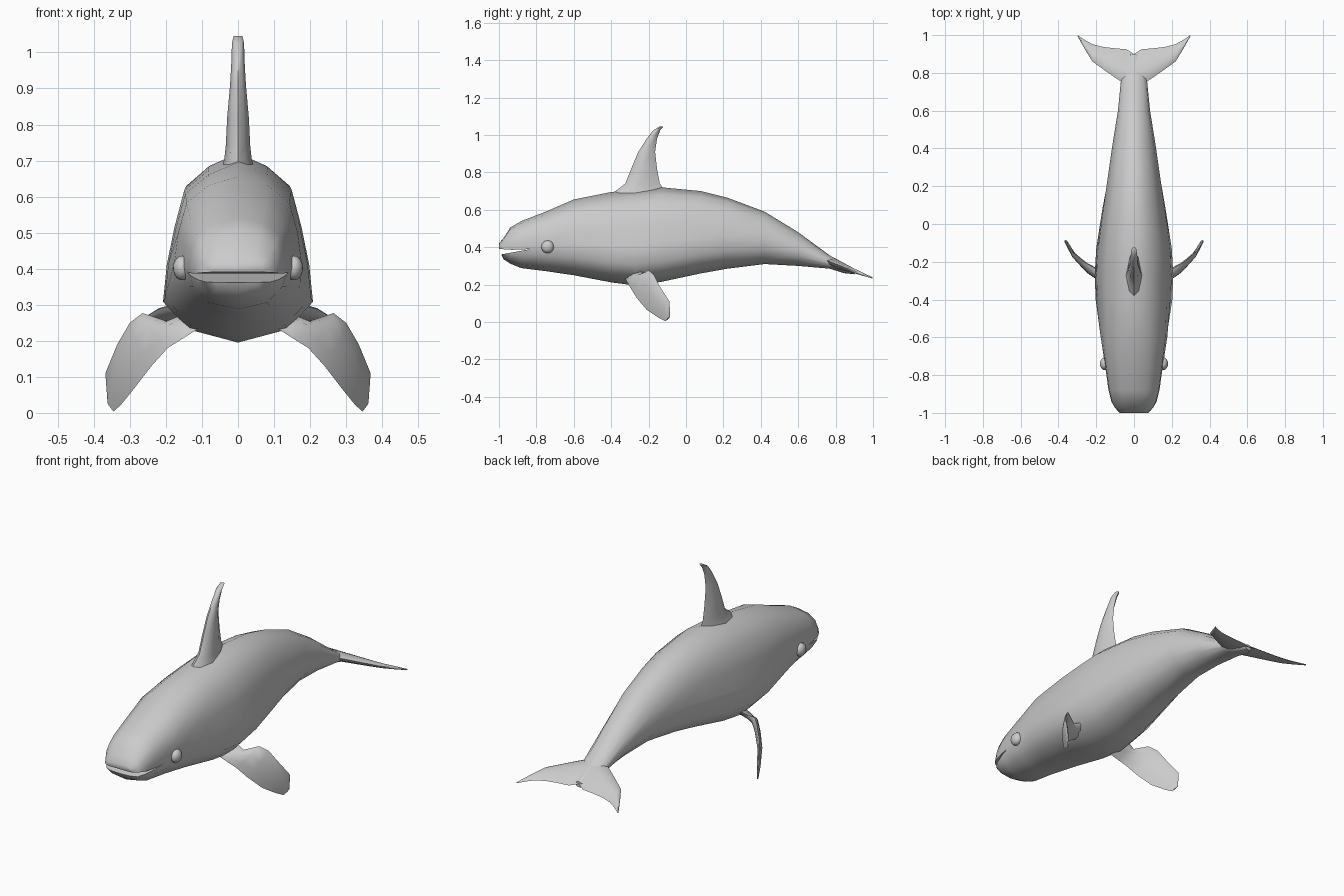
import bpy, bmesh, math
from mathutils import Vector

cube = bpy.data.objects.get("Cube")
if cube:
    bpy.data.objects.remove(cube, do_unlink=True)

skin = bpy.data.materials.new("grey skin")
skin.use_nodes = True
GREY = (0.6, 0.6, 0.6, 1)
skin.diffuse_color = GREY
skin.node_tree.nodes["Principled BSDF"].inputs["Base Color"].default_value = GREY


def finish(bm, name, angle=50):
    bmesh.ops.recalc_face_normals(bm, faces=bm.faces)
    mesh = bpy.data.meshes.new(name)
    bm.to_mesh(mesh)
    bm.free()
    mesh.materials.append(skin)
    obj = bpy.data.objects.new(name, mesh)
    bpy.context.collection.objects.link(obj)
    smooth(obj, angle)
    return obj


def smooth(obj, angle):
    bpy.ops.object.select_all(action='DESELECT')
    obj.select_set(True)
    bpy.context.view_layer.objects.active = obj
    bpy.ops.object.shade_smooth_by_angle(angle=math.radians(angle))


def loft(name, rings, angle=50):
    """Skin a row of closed rings and cap both ends."""
    bm = bmesh.new()
    rows = [[bm.verts.new(p) for p in ring] for ring in rings]
    n = len(rows[0])
    for a, b in zip(rows, rows[1:]):
        for i in range(n):
            j = (i + 1) % n
            bm.faces.new((a[i], a[j], b[j], b[i]))
    bm.faces.new(rows[0])
    bm.faces.new(rows[-1])
    return finish(bm, name, angle)


def lens(front, back, normal, half):
    """Fin cross-section: rounded leading edge, thin trailing edge."""
    a, b, n = Vector(front), Vector(back), Vector(normal).normalized()
    shape = [(0.12, 0.6), (0.4, 1), (0.75, 0.6)]
    upper = [a.lerp(b, t) + n * half * w for t, w in shape]
    lower = [a.lerp(b, t) - n * half * w for t, w in reversed(shape)]
    return [a] + upper + [b] + lower


# Body: half outlines (width, height fraction) blended from head to tail
HEAD = [(0, 0), (.6, .07), (.92, .25), (1, .42), (.97, .62), (.85, .82), (.5, .95), (0, 1)]
TRUNK = [(0, 0), (.65, .07), (1, .22), (.95, .42), (.85, .62), (.72, .82), (.4, .93), (0, 1)]
TAIL = [(0, 0), (.6, .1), (.9, .28), (1, .48), (.92, .68), (.66, .86), (.33, .96), (0, 1)]


def body_ring(y, low, high, width):
    other, t = (HEAD, (-.4 - y) / .35) if y < -.4 else (TAIL, y / .5)
    t = min(max(t, 0), 1)
    half = [(width * (p[0] * (1 - t) + q[0] * t),
             low + (high - low) * (p[1] * (1 - t) + q[1] * t))
            for p, q in zip(TRUNK, other)]
    return ([Vector((x, y, z)) for x, z in half]
            + [Vector((-x, y, z)) for x, z in half[-2:0:-1]])


STATIONS = [  # y, bottom, top, half width
    (-1, .385, .42, .075), (-.975, .335, .45, .1), (-.94, .312, .505, .12),
    (-.88, .288, .54, .135), (-.75, .272, .59, .153), (-.6, .25, .655, .18),
    (-.4, .212, .695, .203), (-.27, .195, .708, .208), (-.13, .215, .72, .2),
    (.08, .26, .7, .17), (.22, .285, .665, .147), (.42, .31, .59, .115),
    (.6, .3, .48, .085), (.77, .285, .355, .068), (.84, .262, .318, .05),
    (.9, .255, .285, .02)]
body = loft("body", [body_ring(*s) for s in STATIONS])

# Mouth slit: a wedge cut between the jaws
wedge = [(-1.05, .35), (-1.05, .394), (-.93, .386), (-.83, .39), (-.93, .372)]
cutter = loft("mouth_cutter", [[Vector((x, y, z)) for y, z in wedge] for x in (-.3, .3)])
cutter.hide_render = True
cut = body.modifiers.new("mouth", 'BOOLEAN')
cut.object = cutter
cut.solver = 'EXACT'
bpy.context.view_layer.objects.active = body
bpy.ops.object.modifier_apply(modifier=cut.name)
bpy.data.objects.remove(cutter, do_unlink=True)
smooth(body, 50)

# Dorsal fin: height, leading y, trailing y, half thickness
DORSAL = [(.66, -.42, -.08, .05), (.705, -.37, -.115, .038), (.74, -.325, -.14, .034),
          (.82, -.293, -.155, .03), (.91, -.255, -.165, .022), (.98, -.21, -.155, .018),
          (1.025, -.175, -.138, .017), (1.046, -.14, -.12, .012)]
loft("dorsal_fin", [lens((0, f, z), (0, b, z), (1, 0, 0), h) for z, f, b, h in DORSAL], 60)

# Flippers: paired edge points from the root to the tip, with half thickness
FLIPPER = [((.13, -.22, .28), (.1, -.33, .24), .03),
           ((.2, -.24, .255), (.155, -.31, .205), .022),
           ((.265, -.2, .277), (.195, -.295, .18), .016),
           ((.3, -.17, .25), (.24, -.265, .13), .014),
           ((.335, -.14, .19), (.29, -.21, .065), .012),
           ((.368, -.088, .11), (.325, -.145, .022), .009),
           ((.362, -.085, .03), (.345, -.11, .004), .004)]

for side, word in ((1, "left"), (-1, "right")):
    flip = lambda p: (p[0] * side, p[1], p[2])
    loft(word + "_flipper",
         [lens(flip(a), flip(b), (.8 * side, -.6, .2), h) for a, b, h in FLIPPER], 60)

    # Eye: a flattened ball
    bm = bmesh.new()
    bmesh.ops.create_uvsphere(bm, u_segments=16, v_segments=10, radius=.034)
    for v in bm.verts:
        v.co = (v.co.x * .75 + .155 * side, v.co.y - .74, v.co.z + .402)
    finish(bm, word + "_eye", 80)

# Tail flukes: half span, leading y, trailing y, half thickness
FLUKE = [(0, .72, .9, .026), (.04, .735, .925, .024), (.1, .775, .93, .02),
         (.16, .817, .937, .016), (.22, .86, .952, .012), (.26, .925, .974, .008),
         (.298, .993, .999, .003)]


def fluke_ring(x, f, b, h):
    slope = lambda y: .322 - .38 * (y - .77)
    return lens((x, f, slope(f)), (x, b, slope(b)), (0, .38, 1), h)


loft("tail_flukes", [fluke_ring(-x, f, b, h) for x, f, b, h in FLUKE[:0:-1]]
     + [fluke_ring(*s) for s in FLUKE], 60)
